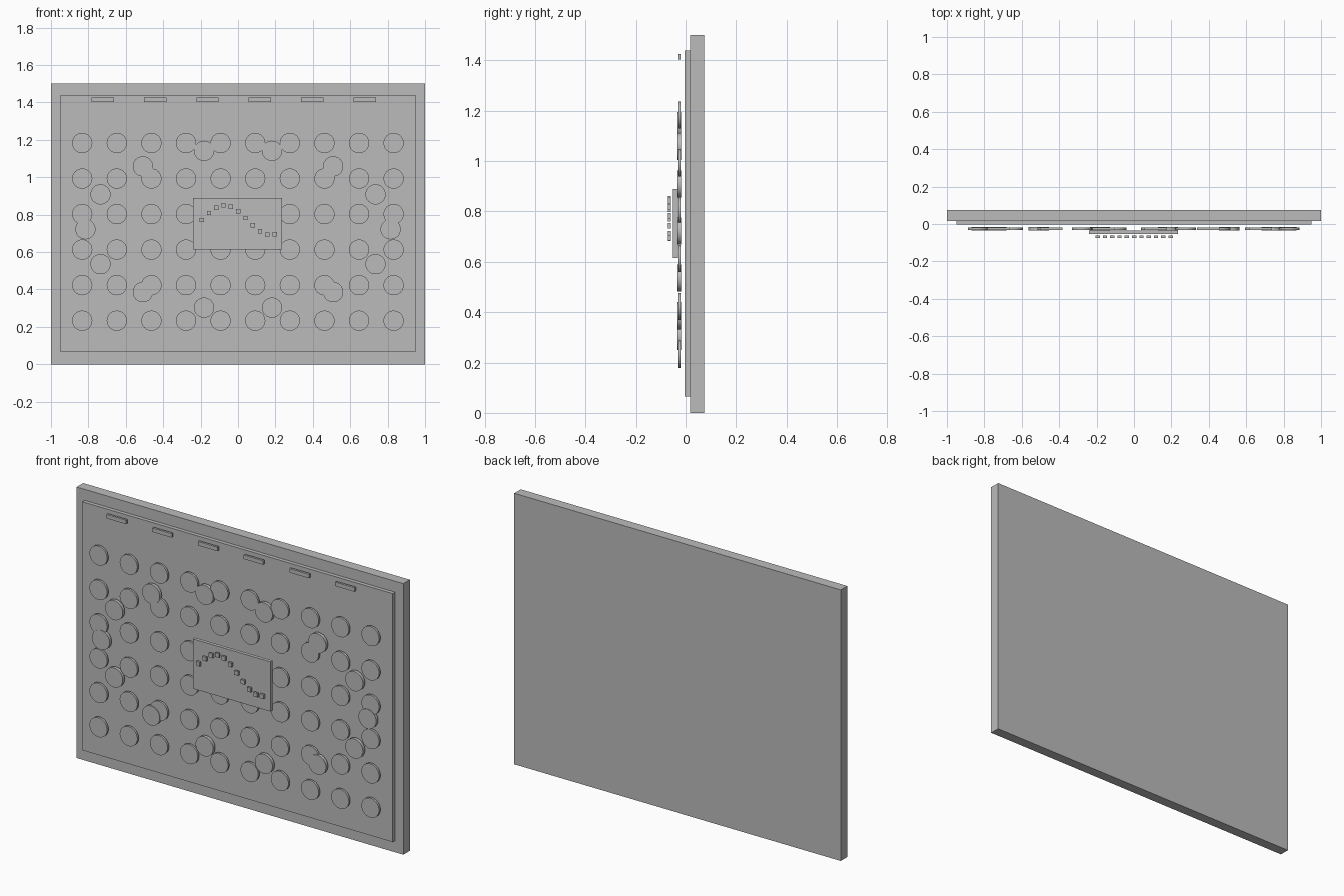
import bpy, math
from mathutils import Matrix

cube = bpy.data.objects.get("Cube")
if cube:
    bpy.data.objects.remove(cube, do_unlink=True)

grey = bpy.data.materials.new("plain grey")
grey.use_nodes = True
colour = (0.5, 0.5, 0.5, 1)
grey.diffuse_color = colour
grey.node_tree.nodes["Principled BSDF"].inputs["Base Color"].default_value = colour


def box(name, x, z, width, height, front, back):
    """Upright plate between two depths, centred on x and z."""
    bpy.ops.mesh.primitive_cube_add(size=1)
    ob = bpy.context.object
    ob.name = name
    ob.data.transform(Matrix.Diagonal((width, back - front, height, 1)))
    ob.location = (x, (front + back) / 2, z)
    ob.data.materials.append(grey)


def disc(name, x, z, front, back):
    """Round button facing the front."""
    bpy.ops.mesh.primitive_cylinder_add(vertices=32, radius=0.054, depth=back - front)
    ob = bpy.context.object
    ob.name = name
    ob.data.transform(Matrix.Rotation(math.pi / 2, 4, 'X'))
    ob.location = (x, (front + back) / 2, z)
    ob.data.materials.append(grey)
    bpy.ops.object.shade_smooth_by_angle(angle=math.radians(35))


# Backing board and raised front panel
box("backing_board", 0, 0.75, 2, 1.5, 0.017, 0.074)
box("front_panel", 0, 0.752, 1.9, 1.375, -0.004, 0.017)

# Regular grid of buttons
for row in range(6):
    for col in range(10):
        disc("grid_button", -0.833 + 0.185 * col, 0.233 + 0.19 * row, -0.032, -0.02)

# Oval ring of thicker buttons
for i in range(14):
    a = math.tau * i / 14
    disc("ring_button", 0.816 * math.cos(a), 0.722 + 0.43 * math.sin(a), -0.035, -0.017)

# Row of label bars along the top
for i in range(6):
    box("label_bar", -0.723 + 0.28 * i, 1.414, 0.12, 0.022, -0.032, -0.02)

# Central display with a wave of small markers
box("display_plate", -0.002, 0.752, 0.475, 0.275, -0.053, -0.034)
for i in range(11):
    box("wave_marker", -0.194 + 0.039 * i, 0.771 + 0.079 * math.sin(0.5 * i),
        0.023, 0.023, -0.074, -0.062)
